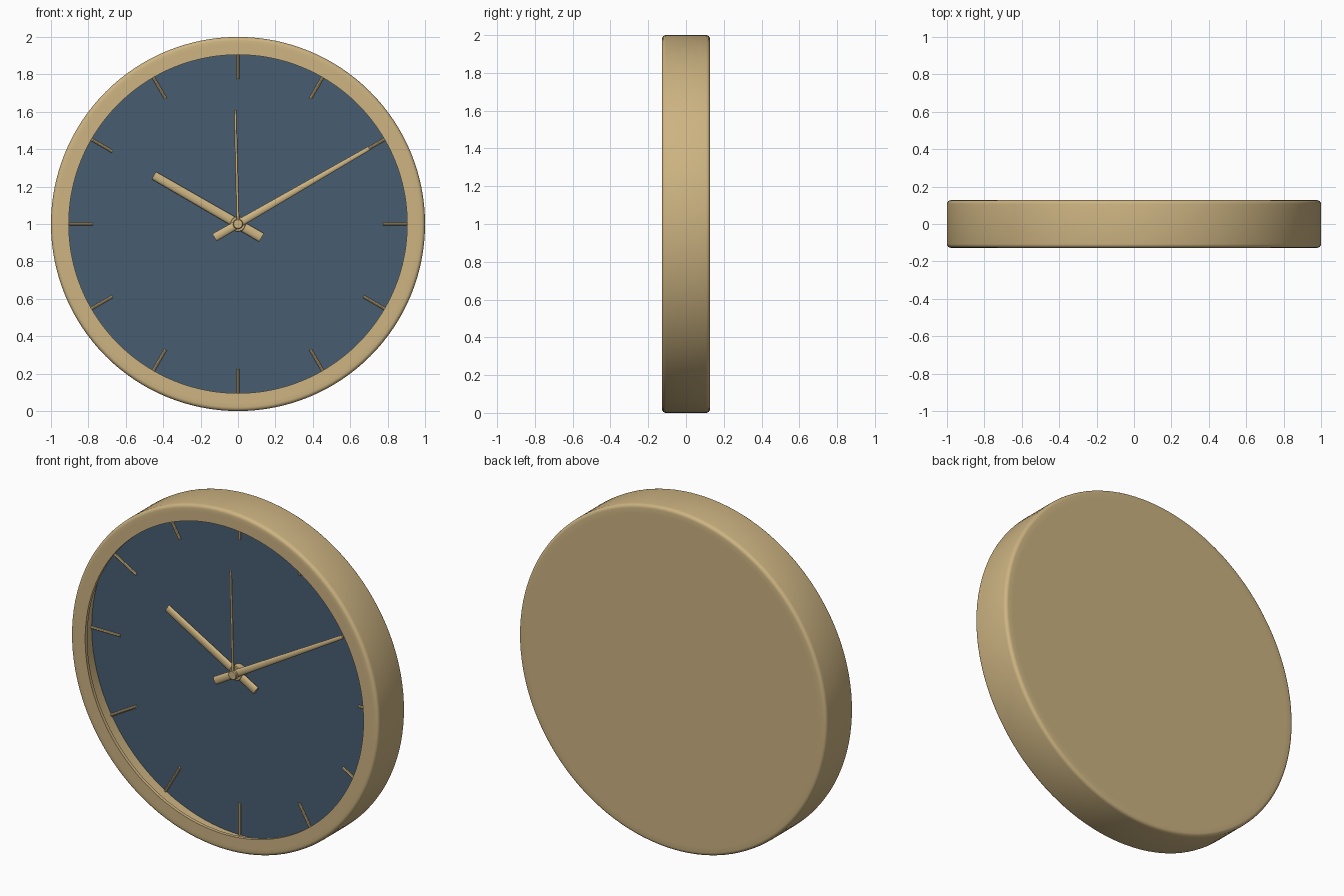
import bpy, bmesh, math
from mathutils import Matrix, Vector

if "Cube" in bpy.data.objects:
    bpy.data.objects.remove(bpy.data.objects["Cube"])


def material(name, rgb):
    m = bpy.data.materials.new(name)
    m.use_nodes = True
    m.diffuse_color = (*rgb, 1)
    m.node_tree.nodes["Principled BSDF"].inputs["Base Color"].default_value = (*rgb, 1)
    return m


BRASS = material("brass", (0.61, 0.456, 0.223))
NAVY = material("slate_blue", (0.064, 0.11, 0.167))
CENTRE = Vector((0, 0, 1))
HALF = 0.127      # half the case depth
DIAL_Y = 0.018    # front of the dial


def finish(bm, name, mat, angle=32):
    bmesh.ops.recalc_face_normals(bm, faces=bm.faces)
    mesh = bpy.data.meshes.new(name)
    bm.to_mesh(mesh)
    bm.free()
    mesh.materials.append(mat)
    ob = bpy.data.objects.new(name, mesh)
    bpy.context.collection.objects.link(ob)
    bpy.ops.object.select_all(action="DESELECT")
    ob.select_set(True)
    bpy.context.view_layer.objects.active = ob
    bpy.ops.object.shade_smooth_by_angle(angle=math.radians(angle))
    return ob


def lathe(name, profile, mat, steps=128):
    """Turn (radius, y) points about the clock's axis."""
    bm = bmesh.new()
    verts = [bm.verts.new((r, y, 0)) for r, y in profile]
    edges = [bm.edges.new(pair) for pair in zip(verts, verts[1:])]
    bmesh.ops.spin(bm, geom=verts + edges, cent=(0, 0, 0), axis=(0, 1, 0),
                   angle=math.tau, steps=steps, use_duplicate=False)
    bmesh.ops.remove_doubles(bm, verts=bm.verts, dist=1e-5)
    bmesh.ops.translate(bm, verts=bm.verts, vec=CENTRE)
    return finish(bm, name, mat)


def rod(name, clock_angle, start, end, w0, w1, y, flat=1.0, sides=12):
    """Tapered rod lying along a clock direction, flattened in depth."""
    bm = bmesh.new()
    bmesh.ops.create_cone(bm, cap_ends=True, segments=sides, radius1=w0 / 2,
                          radius2=w1 / 2, depth=end - start)
    move = (Matrix.Translation(CENTRE + Vector((0, y, 0)))
            @ Matrix.Rotation(math.radians(clock_angle), 4, "Y")
            @ Matrix.Translation((0, 0, (start + end) / 2))
            @ Matrix.Diagonal((1, flat, 1, 1)))
    bmesh.ops.transform(bm, matrix=move, verts=bm.verts)
    return finish(bm, name, BRASS, 40)


def corner(sign, r=0.02, n=4):
    """Rounded outer edge of the case, from flat side to rim."""
    turns = [math.pi / 2 * i / n for i in range(n + 1)]
    return [(1 - r + r * math.sin(t), sign * (HALF - r + r * math.cos(t))) for t in turns]


# Case: rounded drum with a thin lip overhanging a wider recess
case = [(0, HALF), (0.95, HALF)] + corner(1) + corner(-1)[::-1]
case += [(0.96, -HALF), (0.905, -HALF), (0.905, -HALF + 0.02),
         (0.965, -HALF + 0.02), (0.965, DIAL_Y + 0.01), (0, DIAL_Y + 0.01)]
lathe("case", case, BRASS)

# Dial
lathe("dial", [(0, DIAL_Y), (0.964, DIAL_Y), (0.964, DIAL_Y + 0.009)], NAVY)

# Hour marks
for hour in range(12):
    rod(f"hour_mark_{hour + 1}", 30 * (hour + 1), 0.775, 0.962, 0.016, 0.016,
        DIAL_Y - 0.004, sides=8)

# Hands
rod("hour_hand", -60, -0.145, 0.52, 0.052, 0.046, -0.012, 0.5)
rod("minute_hand", 60, -0.145, 0.81, 0.046, 0.022, -0.030, 0.5)
rod("second_hand", -1.4, 0, 0.61, 0.016, 0.014, -0.045, 0.8, 8)

# Hub and its cap
lathe("hub", [(0.042, DIAL_Y), (0.042, -0.022), (0.038, -0.026), (0, -0.026)], BRASS, 32)
lathe("hub_cap", [(0.027, -0.02), (0.027, -0.05), (0.023, -0.054), (0, -0.054)], BRASS, 32)
